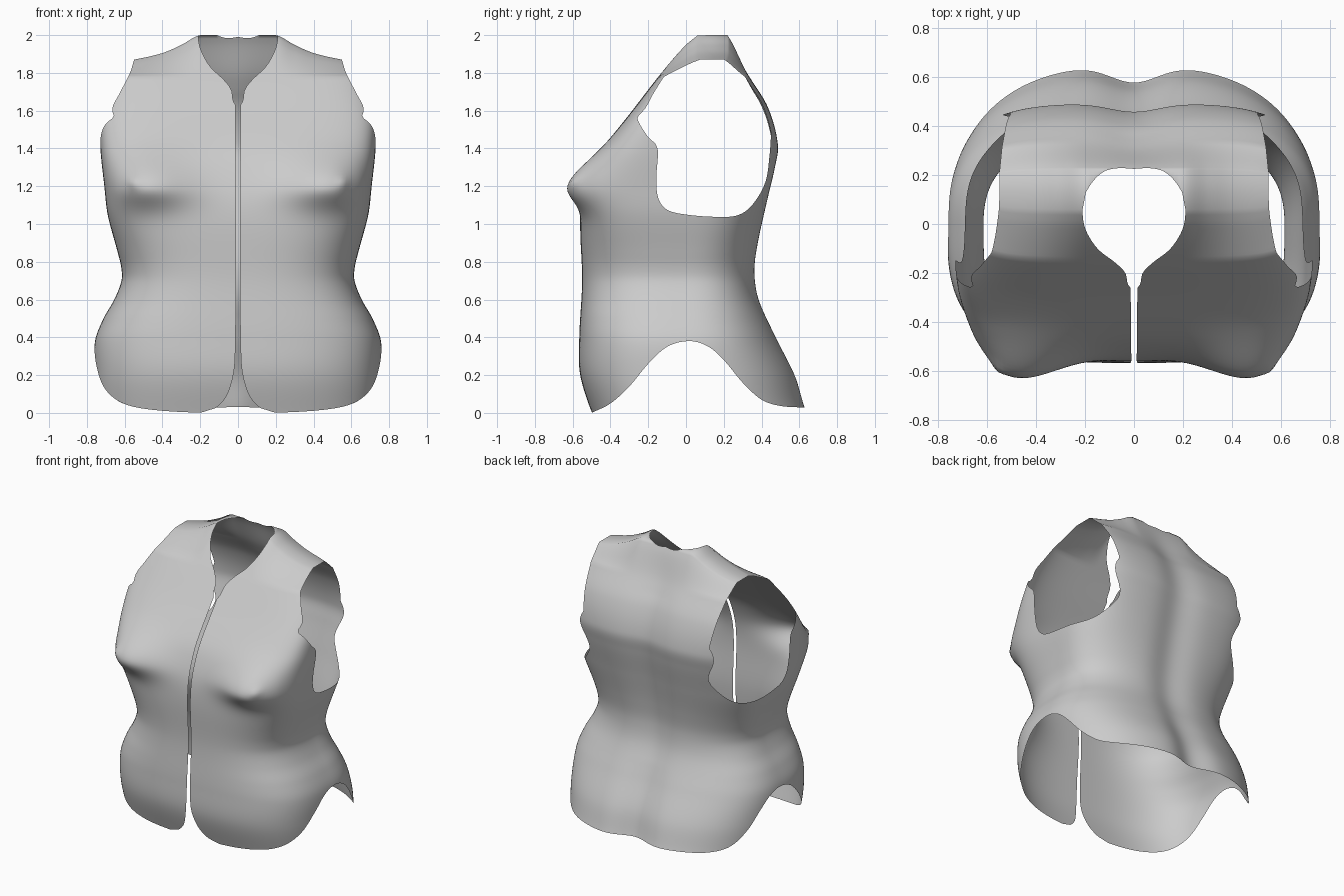
import bpy, bmesh, math
from mathutils import Vector

if "Cube" in bpy.data.objects:
    bpy.data.objects.remove(bpy.data.objects["Cube"])


def interp(table, t):
    """Smooth interpolation of a list of (position, value) pairs."""
    n = len(table)
    if t <= table[0][0]:
        return table[0][1]
    if t >= table[-1][0]:
        return table[-1][1]
    i = max(k for k in range(n - 1) if table[k][0] <= t)

    def slope(k):
        a, b = table[max(k - 1, 0)], table[min(k + 1, n - 1)]
        return (b[1] - a[1]) / (b[0] - a[0])
    (x0, y0), (x1, y1) = table[i], table[i + 1]
    h = x1 - x0
    s = (t - x0) / h
    return (y0 * (1 + 2 * s) * (1 - s) ** 2 + slope(i) * h * s * (1 - s) ** 2
            + y1 * s * s * (3 - 2 * s) + slope(i + 1) * h * s * s * (s - 1))


def smooth_loop(pts, sub=4):
    """Closed Catmull-Rom curve through 2D points."""
    out, n = [], len(pts)
    for i in range(n):
        p = [Vector(pts[(i + k) % n]) for k in (-1, 0, 1, 2)]
        for k in range(sub):
            t = k / sub
            out.append(0.5 * (2 * p[1] + (p[2] - p[0]) * t
                              + (2 * p[0] - 5 * p[1] + 4 * p[2] - p[3]) * t * t
                              + (3 * p[1] - p[0] - 3 * p[2] + p[3]) * t ** 3))
    return [(v.x, v.y) for v in out]


def outside(poly, px, py):
    """Signed distance to a polygon, negative inside."""
    best, inside = 1e9, False
    ax, ay = poly[-1]
    for bx, by in poly:
        dx, dy = bx - ax, by - ay
        t = ((px - ax) * dx + (py - ay) * dy) / (dx * dx + dy * dy + 1e-12)
        t = min(1, max(0, t))
        best = min(best, (ax + dx * t - px) ** 2 + (ay + dy * t - py) ** 2)
        if (ay > py) != (by > py) and px < ax + dx * (py - ay) / dy:
            inside = not inside
        ax, ay = bx, by
    return -math.sqrt(best) if inside else math.sqrt(best)


def trim(bm, f):
    """Cut the sheet cleanly along f = 0 and drop the part where f < 0."""
    d = {}
    for v in bm.verts:
        val = f(v.co)
        d[v] = val if abs(val) > 1e-5 else 1e-5
    new = []
    for e in list(bm.edges):
        a, b = e.verts
        if d[a] * d[b] < 0:
            nv = bmesh.utils.edge_split(e, a, d[a] / (d[a] - d[b]))[1]
            d[nv] = 0
            new.append(nv)
    if new:
        bmesh.ops.connect_verts(bm, verts=new)
    bad = [fc for fc in bm.faces if min(d[v] for v in fc.verts) < 0]
    bmesh.ops.delete(bm, geom=bad, context='FACES')


# Body measurements by height
WIDTH = [(-.03, .74), (.2, .76), (.38, .757), (.5, .712), (.6, .655), (.7, .617), (.77, .618),
         (.85, .637), (1.05, .69), (1.2, .708), (1.42, .73), (1.6, .725), (1.8, .66), (2, .60)]
FRONT = [(-.03, -.49), (.2, -.56), (.4, -.565), (.7, -.55), (1, -.56), (1.15, -.545),
         (1.3, -.495), (1.4, -.44), (1.6, -.285), (1.8, -.13), (1.95, 0), (2, .06)]
BACK = [(-.03, .67), (.03, .645), (.2, .59), (.4, .487), (.6, .397), (.75, .375), (.9, .39),
        (1.1, .43), (1.3, .475), (1.42, .49), (1.62, .435), (1.8, .325), (1.95, .25), (2, .22)]
MIDDLE = [(0, 0), (1.4, 0), (1.8, .09), (2, .13)]
FRONT_POWER = [(0, 3), (.4, 3), (.8, 3.1), (1.1, 4), (1.4, 5), (2, 5)]
BACK_POWER = [(0, 2.5), (.4, 2.5), (.8, 2.6), (1.1, 3.2), (1.5, 4), (2, 5)]
SHOULDER_DROP = [(0, 0), (.2, 0), (.3, .052), (.4, .095), (.55, .13), (.6, .135)]
# Edges of the garment
HEM = [(-.5, 0), (-.4, .05), (-.3, .14), (-.2, .26), (-.1, .35), (.02, .38), (.12, .35),
       (.2, .28), (.3, .16), (.4, .07), (.5, .037), (.63, .028)]
OPENING = [(-.05, .27), (0, .2), (.02, .13), (.05, .09), (.1, .055), (.2, .025), (.3, .015),
           (.8, .01), (1.7, .014)]
# Seen from the side; the upper corners run past the body so the strap edge decides there
ARMHOLE = smooth_loop([(.1, 1.95), (.3, 1.93), (.45, 1.8), (.5, 1.68), (.455, 1.5), (.443, 1.37),
                       (.42, 1.22), (.35, 1.1), (.27, 1.045), (.15, 1.038), (0, 1.05),
                       (-.1, 1.075), (-.148, 1.14), (-.157, 1.25), (-.15, 1.4), (-.2, 1.46),
                       (-.25, 1.54), (-.28, 1.64), (-.25, 1.78), (-.1, 1.92)])
STRAP_FRONT = [(1.3, .4), (1.5, .6), (1.6, .665), (1.7, .622), (1.8, .572), (1.87, .55)]
STRAP_BACK = [(1.2, .45), (1.5, .505), (1.7, .53), (1.87, .55)]
NECK = smooth_loop([(0, .225), (.1, .223), (.17, .18), (.205, .1), (.208, .02), (.19, -.04),
                    (.145, -.105), (.08, -.155), (.035, -.2), (.014, -.26), (-.1, -.28),
                    (-.2, -.1), (-.15, .2)])

ROWS, COLS = 110, 128


def body_point(z, a, cap):
    """Point on the right half of the torso; a runs from front (0) to back (pi)."""
    s, c = math.sin(a), math.cos(a)
    yc = interp(MIDDLE, z)
    front = c >= 0
    n = interp(FRONT_POWER if front else BACK_POWER, z)
    r = (s ** n + abs(c) ** n) ** (-1 / n)
    x = interp(WIDTH, z) * r * s
    reach = interp(FRONT if front else BACK, z) - yc
    y = yc + reach * r * abs(c)
    if cap:
        y = yc
    elif front:
        # bust
        dz = (z - 1.2) / (.15 if z > 1.2 else .11)
        dx = (x - .48) / (.23 if x < .48 else .17)
        q2 = dx * dx + dz * dz
        tip = ((x - .54) ** 2 + (z - 1.22) ** 2) / .03 ** 2
        fade = min(1, max(0, (-y - .12) / .3))
        bump = fade * (.115 * math.exp(-q2) + .015 * math.exp(-tip))
        y -= bump
        x += .15 * bump * min(1, x / .3)
    else:
        # spine groove
        depth = .033 + .037 * max(0, 1 - z / .5)
        y -= depth * math.exp(-(x / .14) ** 2) * min(1, max(0, (2 - z) / .3))
    k = min(1, max(0, (z - 1.78) / .22))
    return x, y, z - max(0, interp(SHOULDER_DROP, x)) * k


def arm_edge(p):
    """Negative inside the armhole."""
    if p.z < .9:
        return 1
    strap = interp(STRAP_FRONT if p.y < .1 else STRAP_BACK, p.z)
    return max(outside(ARMHOLE, p.y, p.z), strap - p.x)


# Torso sheet, half
bm = bmesh.new()
grid = []
for i in range(ROWS + 2):
    z = -.03 + 2.03 * min(i, ROWS) / ROWS
    grid.append([bm.verts.new(body_point(z, math.pi * j / COLS, i > ROWS)) for j in range(COLS + 1)])
for i in range(ROWS + 1):
    for j in range(COLS):
        bm.faces.new((grid[i][j], grid[i][j + 1], grid[i + 1][j + 1], grid[i + 1][j]))
for row in grid:
    row[0].co.x = row[-1].co.x = 0
bmesh.ops.remove_doubles(bm, verts=bm.verts, dist=1e-5)

# Hem, front opening, armhole, neckline
trim(bm, lambda p: p.z - max(0, interp(HEM, p.y)))
trim(bm, lambda p: p.x - interp(OPENING, p.z) if p.y < 0 else 1)
trim(bm, arm_edge)
trim(bm, lambda p: outside(NECK, p.x, p.y) if p.z > 1.45 else 1)
bmesh.ops.remove_doubles(bm, verts=bm.verts, dist=1e-4)

mesh = bpy.data.meshes.new("vest")
bm.to_mesh(mesh)
bm.free()
vest = bpy.data.objects.new("vest", mesh)
bpy.context.collection.objects.link(vest)
mesh.polygons.foreach_set("use_smooth", [True] * len(mesh.polygons))

# Left half
mirror = vest.modifiers.new("mirror", 'MIRROR')
mirror.use_axis[0] = True
mirror.merge_threshold = .0005
